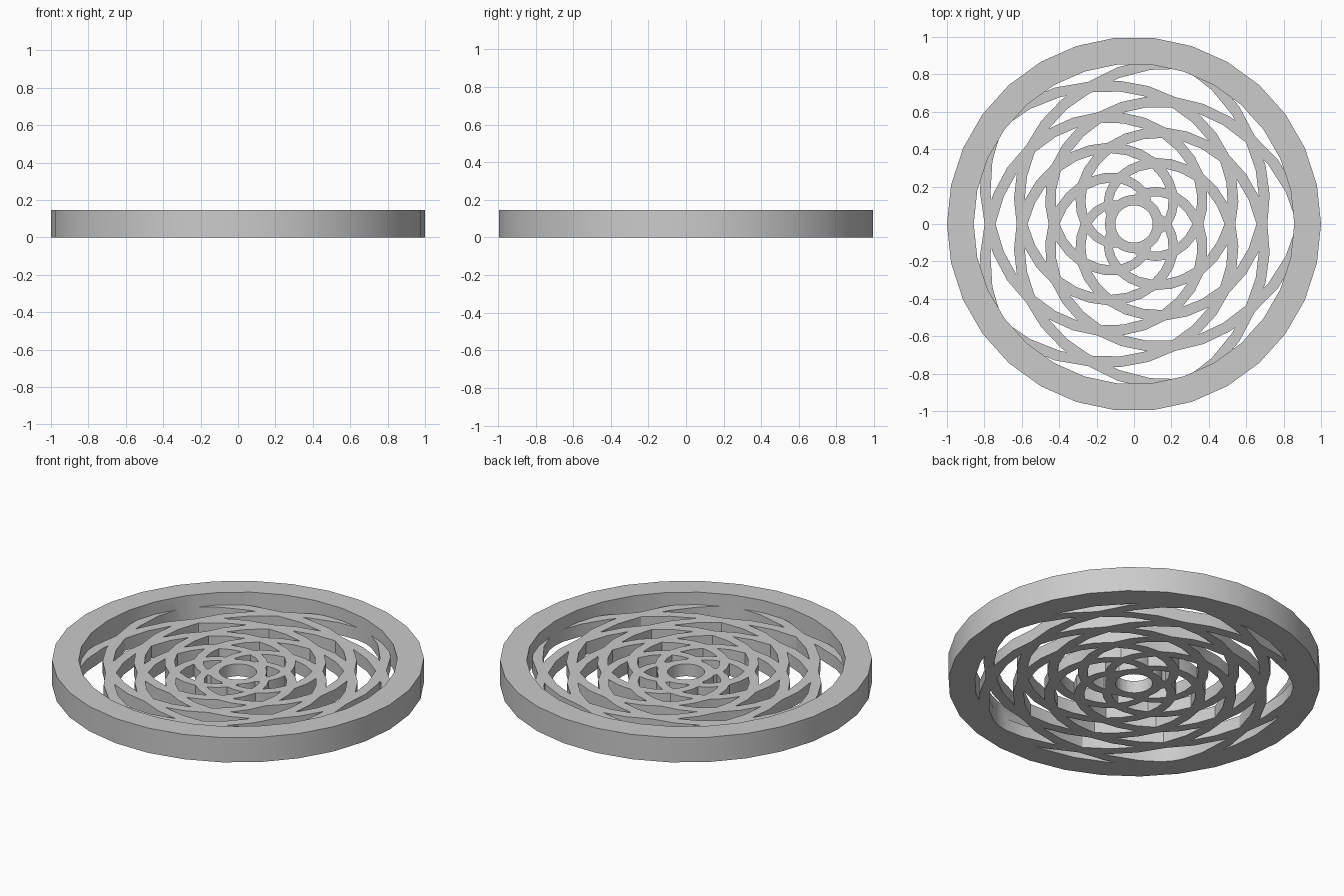
import bpy, bmesh, math

if "Cube" in bpy.data.objects:
    bpy.data.objects.remove(bpy.data.objects["Cube"])

HEIGHT = 0.147      # rim height
GRILLE = 0.073      # grille height, half of the rim
PITCH = 0.855       # radial growth per turn of a spiral
ARMS = 5            # spirals in each direction
HALF_W = 0.029      # half the width of a rib
STEP = 12           # degrees per facet

grey = bpy.data.materials.new("plain grey")
grey.diffuse_color = (0.597, 0.597, 0.597, 1)
grey.use_nodes = True
grey.node_tree.nodes["Principled BSDF"].inputs["Base Color"].default_value = grey.diffuse_color


def prism(name, pts, z0=0.0, z1=HEIGHT):
    """Closed solid from a flat outline."""
    bm = bmesh.new()
    low = [bm.verts.new((x, y, z0)) for x, y in pts]
    high = [bm.verts.new((x, y, z1)) for x, y in pts]
    bm.faces.new(low)
    bm.faces.new(high)
    n = len(pts)
    for i in range(n):
        j = (i + 1) % n
        bm.faces.new((low[i], low[j], high[j], high[i]))
    bmesh.ops.recalc_face_normals(bm, faces=bm.faces)
    # simple facets keep the long curved outlines well behaved
    bmesh.ops.triangulate(bm, faces=[f for f in bm.faces if len(f.verts) > 4])
    mesh = bpy.data.meshes.new(name)
    bm.to_mesh(mesh)
    bm.free()
    mesh.materials.append(grey)
    obj = bpy.data.objects.new(name, mesh)
    bpy.context.collection.objects.link(obj)
    return obj


def circle(r, sides=30):
    return [(r * math.cos(2 * math.pi * i / sides),
             r * math.sin(2 * math.pi * i / sides)) for i in range(sides)]


def combine(target, other, operation):
    """Apply a boolean and remove the helper."""
    mod = target.modifiers.new("combine", 'BOOLEAN')
    mod.operation = operation
    mod.solver = 'MANIFOLD'
    mod.object = other
    bpy.context.view_layer.objects.active = target
    bpy.ops.object.modifier_apply(modifier=mod.name)
    bpy.data.objects.remove(other, do_unlink=True)


def spiral_rib(turn, side):
    """Outline of one rib winding outward, flaring into the rim; side mirrors it."""
    inner, outer = [], []
    for deg in range(36, 373, STEP):
        r = PITCH * deg / 360 + 0.0013 * max(0, deg - 324)
        a = math.radians(deg + turn)
        for row, off in ((inner, -HALF_W), (outer, HALF_W)):
            row.append(((r + off) * math.cos(a), side * (r + off) * math.sin(a)))
    return inner + outer[::-1]


# outer rim
plate = prism("spiral_grille", circle(1.0))
combine(plate, prism("rim_opening", circle(0.857), -0.1, HEIGHT + 0.1), 'DIFFERENCE')

# two opposing families of spiral ribs, lower than the rim
for side in (1, -1):
    for k in range(ARMS):
        rib = prism("spiral_rib", spiral_rib(k * 360 / ARMS, side), 0, GRILLE)
        combine(plate, rib, 'UNION')

# hub with its bore
combine(plate, prism("hub", circle(0.155), 0, GRILLE), 'UNION')
combine(plate, prism("bore", circle(0.1), -0.1, HEIGHT + 0.1), 'DIFFERENCE')

# smooth walls, sharp rims
bpy.ops.object.select_all(action='DESELECT')
plate.select_set(True)
bpy.context.view_layer.objects.active = plate
bpy.ops.object.shade_smooth_by_angle(angle=math.radians(30))
